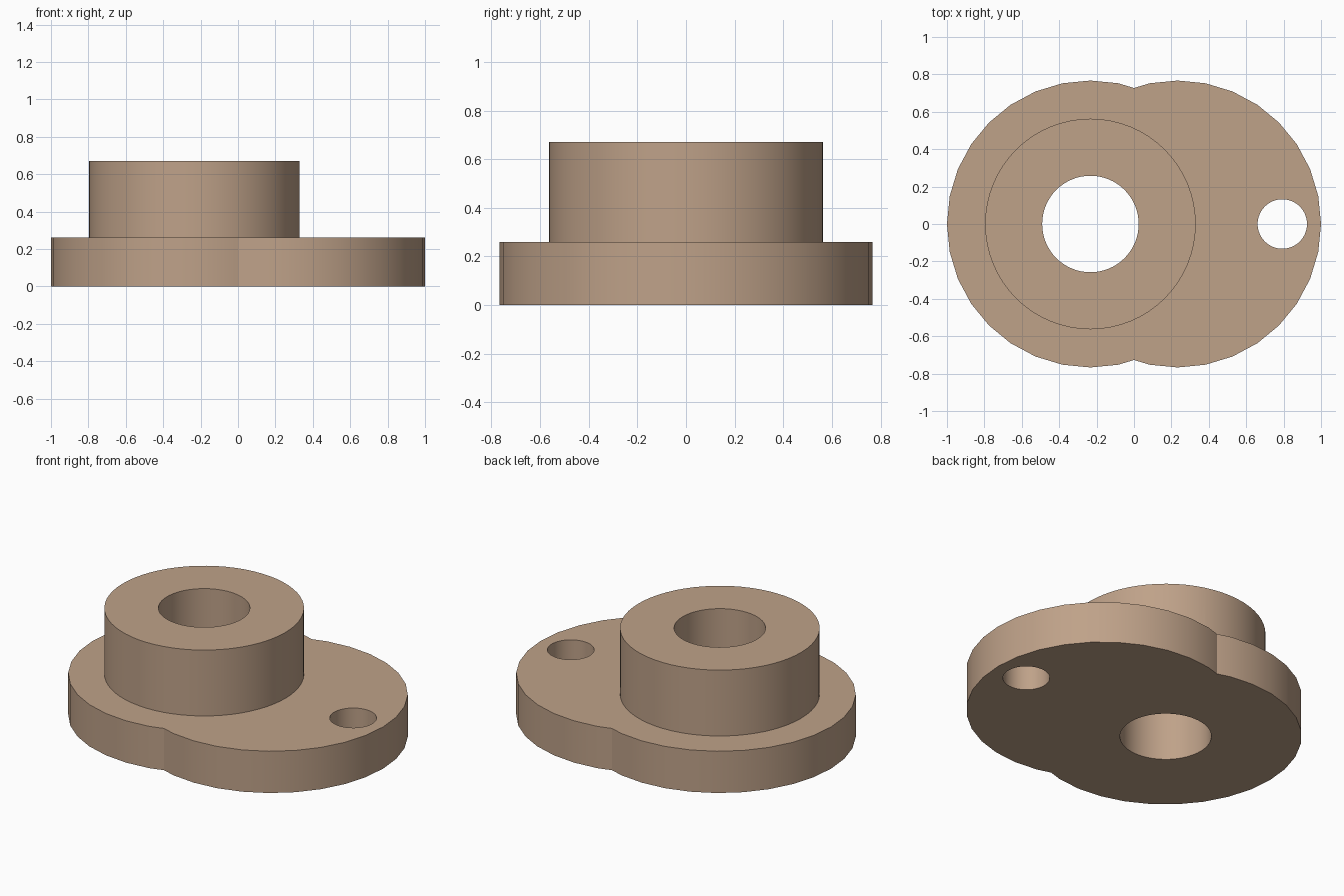
import bpy, bmesh
from math import sin, cos, radians

if "Cube" in bpy.data.objects:
    bpy.data.objects.remove(bpy.data.objects["Cube"])

R, OFF = 0.767, 0.233        # flange lobe radius and centre offset
FLANGE_H, TOP = 0.26, 0.67


def prism(name, outline, z0, z1):
    """Extrude a closed xy outline between two heights."""
    bm = bmesh.new()
    face = bm.faces.new([bm.verts.new((x, y, z0)) for x, y in outline])
    up = bmesh.ops.extrude_face_region(bm, geom=[face])["geom"]
    bmesh.ops.translate(bm, vec=(0, 0, z1 - z0),
                        verts=[v for v in up if isinstance(v, bmesh.types.BMVert)])
    bmesh.ops.recalc_face_normals(bm, faces=bm.faces)
    mesh = bpy.data.meshes.new(name)
    bm.to_mesh(mesh)
    bm.free()
    ob = bpy.data.objects.new(name, mesh)
    bpy.context.collection.objects.link(ob)
    return ob


def circle(cx, r, n=64):
    return [(cx + r * cos(radians(360 * i / n)), r * sin(radians(360 * i / n)))
            for i in range(n)]


def combine(target, tool, operation):
    mod = target.modifiers.new("bool", 'BOOLEAN')
    mod.operation, mod.solver, mod.object = operation, 'EXACT', tool
    bpy.context.view_layer.objects.active = target
    bpy.ops.object.modifier_apply(modifier=mod.name)
    bpy.data.objects.remove(tool)


# Two-lobed flange: left 32-sided arc, notch, mirrored right arc, notch
lobe = circle(-OFF, R, 32)
left = [lobe[i] for i in range(7, 26)]
(xa, ya), (xb, yb) = lobe[6], lobe[7]
notch = ya + (yb - ya) * xa / (xa - xb)
right = [(-x, -y) for x, y in left]
part = prism("flanged_bushing",
             [(0, notch)] + left + [(0, -notch)] + right, 0, FLANGE_H)

# Raised boss, its bore and the small bolt hole
combine(part, prism("boss", circle(-OFF, 0.563), 0.1, TOP), 'UNION')
combine(part, prism("bore", circle(-OFF, 0.258), -0.2, 1), 'DIFFERENCE')
combine(part, prism("bolt_hole", circle(0.793, 0.132), -0.2, 1), 'DIFFERENCE')

# Tan finish, rounded walls with crisp rims
mat = bpy.data.materials.new("tan")
mat.diffuse_color = (0.52, 0.36, 0.25, 1)
mat.use_nodes = True
mat.node_tree.nodes["Principled BSDF"].inputs["Base Color"].default_value = mat.diffuse_color
part.data.materials.clear()
part.data.materials.append(mat)
part.select_set(True)
bpy.context.view_layer.objects.active = part
bpy.ops.object.shade_smooth_by_angle(angle=radians(20))
